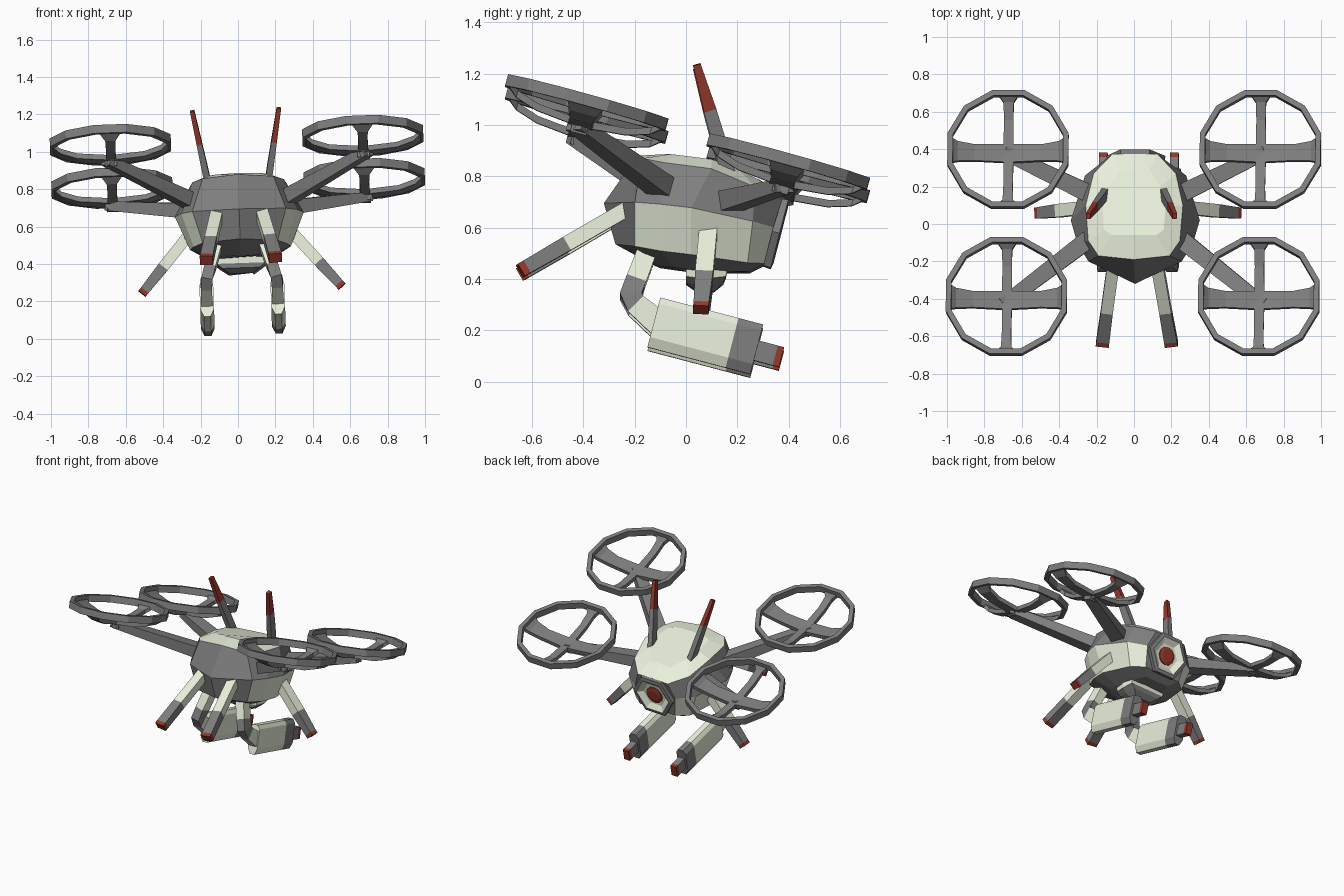
import bpy, bmesh
from math import sin, cos, pi, radians
from mathutils import Vector as V, Matrix as M

if "Cube" in bpy.data.objects:
    bpy.data.objects.remove(bpy.data.objects["Cube"])

# whole drone hovers with a slight roll about a pivot
POSE = M.Translation((0, 0, .855)) @ M.Rotation(-.036, 4, 'Y') @ M.Translation((0, 0, -.85))
X, Y, Z = V((1, 0, 0)), V((0, 1, 0)), V((0, 0, 1))


def material(name, c):
    m = bpy.data.materials.new(name)
    m.diffuse_color = (*c, 1)
    m.use_nodes = True
    m.node_tree.nodes["Principled BSDF"].inputs["Base Color"].default_value = m.diffuse_color
    return m


MATS = [material("dark_grey", (.21, .21, .21)), material("cream", (.82, .88, .72)),
        material("red", (.3, .04, .025))]
G, C, R = 0, 1, 2


def loft(name, rings, mat, mirror=True, caps=True, loop=False):
    """Skin a list of rings; mat(segment, column) gives the material slot."""
    bm = bmesh.new()
    rows = [[bm.verts.new(p) for p in r] for r in rings]
    n, k = len(rows[0]), len(rows)
    for s in range(k if loop else k - 1):
        a, b = rows[s], rows[(s + 1) % k]
        for i in range(n):
            f = bm.faces.new((a[i], a[(i + 1) % n], b[(i + 1) % n], b[i]))
            f.material_index = mat(s, i)
    if caps and not loop:
        bm.faces.new(rows[0]).material_index = mat(0, 0)
        bm.faces.new(rows[-1]).material_index = mat(k - 2, 0)
    bmesh.ops.recalc_face_normals(bm, faces=bm.faces)
    me = bpy.data.meshes.new(name)
    bm.to_mesh(me)
    bm.free()
    for m in MATS:
        me.materials.append(m)
    ob = bpy.data.objects.new(name, me)
    bpy.context.collection.objects.link(ob)
    ob.matrix_world = POSE
    if mirror:
        mod = ob.modifiers.new("mirror", 'MIRROR')
        mod.use_mirror_merge = False
    return ob


def bar(name, pts, sizes, mats, ref):
    """Rectangular bar along pts; sizes are (width along ref, depth)."""
    pts = [V(p) for p in pts]
    rings = []
    for i, p in enumerate(pts):
        d = (pts[min(i + 1, len(pts) - 1)] - pts[max(i - 1, 0)]).normalized()
        s = (ref - d * ref.dot(d)).normalized()
        u = d.cross(s)
        w, h = sizes[i]
        rings.append([p + s * a * w / 2 + u * b * h / 2
                      for a, b in ((1, 1), (-1, 1), (-1, -1), (1, -1))])
    return loft(name, rings, lambda s, c: mats[s])


def along(a, b, ts):
    return [V(a).lerp(V(b), t) for t in ts]


def ngon(n, r, z, turn):
    return [V((r * cos(2 * pi * i / n + turn), r * sin(2 * pi * i / n + turn), z)) for i in range(n)]


# body: half outlines, front centre to back centre
halves = [
    [(0, -.06, .882), (.12, -.06, .877), (.16, -.03, .872), (.17, .1, .855), (.14, .2, .82), (.08, .29, .775), (0, .29, .78)],
    [(0, -.19, .875), (.19, -.17, .858), (.245, -.09, .84), (.26, .1, .815), (.22, .27, .745), (.12, .375, .70), (0, .375, .705)],
    [(0, -.32, .69), (.25, -.20, .685), (.31, -.10, .675), (.345, .02, .66), (.27, .26, .61), (.16, .34, .59), (0, .34, .59)],
    [(0, -.275, .53), (.2, -.20, .515), (.25, -.1, .495), (.27, .02, .48), (.22, .24, .45), (.14, .305, .45), (0, .305, .45)],
    [(0, -.12, .445), (.1, -.1, .44), (.14, -.05, .435), (.15, .02, .425), (.13, .15, .42), (.09, .25, .42), (0, .25, .42)],
]
body_rings = [h + [(-x, y, z) for x, y, z in h[-2:0:-1]] for h in halves]


def body_mat(s, i):
    col = min(i, 11 - i)
    return (C, G, C if 0 < col < 5 else G, G)[s]


loft("body", body_rings, body_mat, mirror=False)

# hexagonal eye housing on the back, facing slightly down
eye = M.Translation((0, .335, .575)) @ M.Rotation(radians(-90 - 14.5), 4, 'X')
hexes = [[eye @ p for p in ngon(6, r, z, 0)]
         for r, z in ((.15, -.05), (.158, .03), (.13, .035), (.09, .01), (.06, .008))]
loft("eye_housing", hexes, lambda s, c: (G, G, C, C)[s], mirror=False)
loft("eye_lens", [[eye @ p for p in ngon(12, r, z, 0)] for r, z in ((.062, 0), (.062, .016), (.04, .022))],
     lambda s, c: R, mirror=False)

# turret under the body
sect = lambda w, y0, y1, z: [(-w, y0, z), (w, y0, z), (w * 1.1, (y0 + y1) / 2, z - .01), (w, y1, z), (-w, y1, z), (-w * 1.1, (y0 + y1) / 2, z - .01)]
loft("belly_turret", [sect(.14, 0, .17, .47), sect(.13, 0, .155, .40), sect(.1, 0, .145, .375), sect(.06, .04, .11, .345)],
     lambda s, c: (C, G, G)[s], mirror=False)

# rotors and their arms
spoke_profile = [(-.318, .0), (-.27, -.04), (-.18, -.068), (0, -.085), (.18, -.068), (.27, -.04), (.318, .0)]
for tag, cy, cz, root in (("front", -.387, 1.057, (.18, -.03, .70)), ("rear", .398, .826, (.18, .13, .68))):
    T = M.Translation((.675, cy, cz)) @ M.Rotation(radians(-15.5), 4, 'X')
    ring = [[T @ p for p in ngon(12, r, z, pi / 12)]
            for r, z in ((.335, .023), (.335, -.023), (.305, -.023), (.305, .023))]
    loft(tag + "_rotor_ring", ring, lambda s, c: G, loop=True)
    for ax, widths in (("cross", (.15, .11, .09, .1)), ("long", (.13, .055, .05, .055))):
        w7 = list(widths) + list(widths[2::-1])
        turn = M.Rotation(0 if ax == "cross" else pi / 2, 4, 'Z')
        rings = [[T @ turn @ V((r, a * w / 2, z + b * .014)) for a, b in ((1, 1), (-1, 1), (-1, -1), (1, -1))]
                 for (r, z), w in zip(spoke_profile, w7)]
        loft(f"{tag}_rotor_{ax}_spoke", rings, lambda s, c: G)
    loft(tag + "_rotor_hub", [[T @ p for p in ngon(4, .045, z, pi / 4)] for z in (-.07, -.125)],
         lambda s, c: G)
    end = T @ V((0, 0, -.1))
    d = end - V(root)
    bar(tag + "_rotor_arm", along(root, end, (0, 1.05)), [(.1, .085), (.075, .05)], [G], d.cross(Z))

# antennas with red tips
bar("antenna", along((.155, .165, .80), (.232, .042, 1.222), (0, .3, .58, 1)),
    [(.035, .055), (.034, .055), (.03, .05), (.024, .03)], [G, G, R], X)

# straight legs: cream, grey cuff, red tip
cuts, colours = (0, .6, .95, 1), [C, G, R]
bar("front_leg", along((.115, -.2, .68), (.185, -.645, .42), cuts), [(.065, .06)] * 2 + [(.07, .055)] * 2, colours, X)
bar("side_leg", along((.24, .09, .60), (.535, .058, .255), cuts), [(.07, .06)] * 2 + [(.06, .05)] * 2, colours, Y)

# bent gun arms
bar("gun_arm", [(.12, -.14, .53), (.165, -.195, .385), (.185, -.215, .325), (.19, -.195, .29), (.19, -.09, .2)],
    [(.065, .075), (.06, .08), (.06, .085), (.06, .085), (.06, .1)], [C, G, G, C], X)

# guns: chamfered section swept along a sloped axis
gun_axis = M.Translation((.19, -.125, .218)) @ M.Rotation(radians(-14.7), 4, 'X')
half = [(.02, .1), (.037, .075), (.037, -.06), (.018, -.1)]
section = half + [(-x, z) for x, z in reversed(half)]


def gun_ring(y, k):
    return [gun_axis @ V((x * k, y, z * k)) for x, z in section]


loft("gun_body", [gun_ring(0, 1), gun_ring(.315, 1), gun_ring(.414, 1)], lambda s, c: (C, G)[s])
bar("gun_barrel", [gun_axis @ V((0, y, -.005)) for y in (.4, .49, .515)],
    [(.045, .08)] * 3, [G, R], X)
